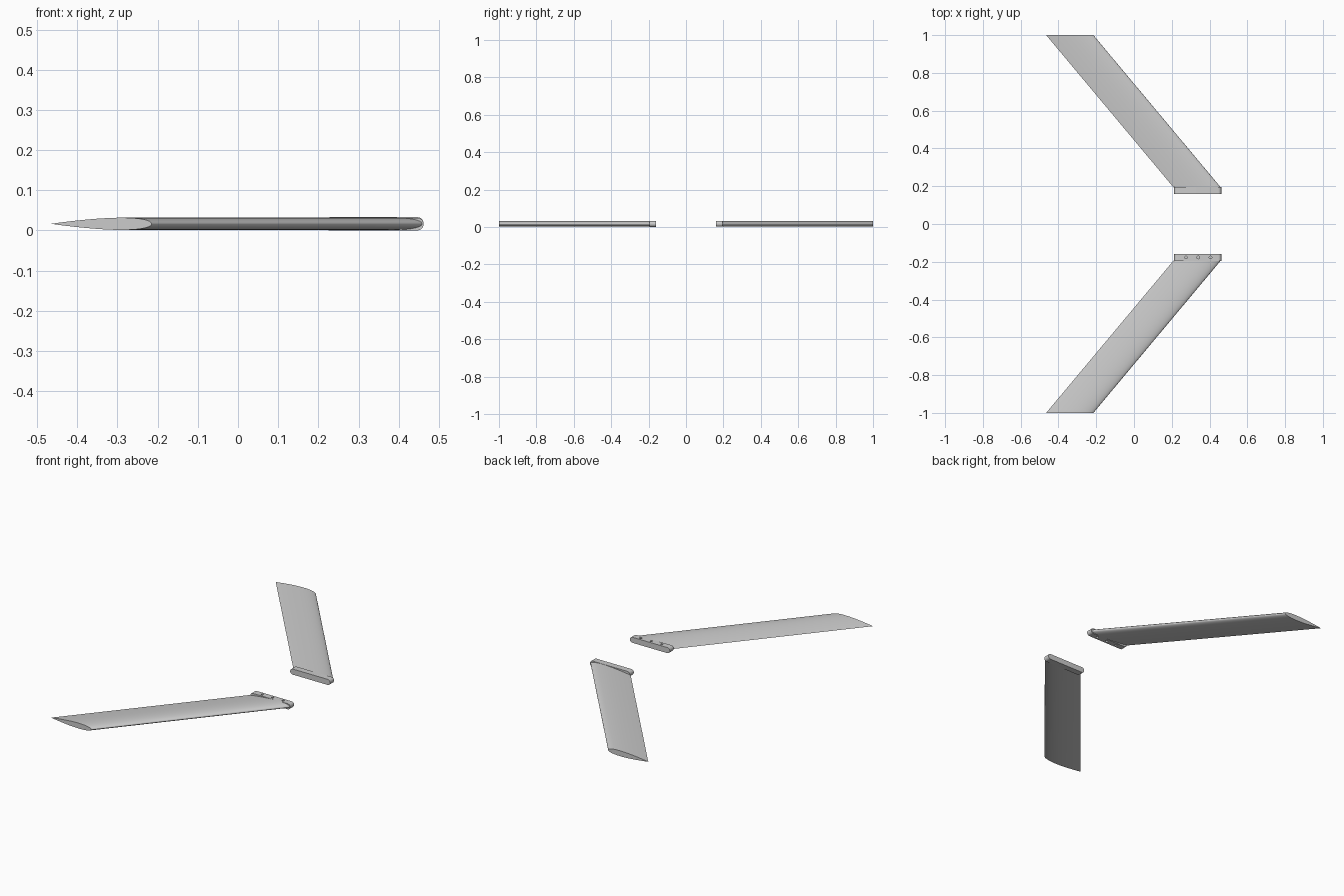
import bpy, bmesh, math
from mathutils import Matrix

if "Cube" in bpy.data.objects:
    bpy.data.objects.remove(bpy.data.objects["Cube"])

CHORD, ROOT_LE, TIP_LE = 0.25, 0.46, -0.215
HALF_T, MID_Z = 0.0152, 0.0165
ROOT_Y, TIP_Y, BAR_Y = -0.193, -1.0, -0.16


def extrude_sections(name, a, b):
    """Closed solid between two matching outlines."""
    bm = bmesh.new()
    va = [bm.verts.new(p) for p in a]
    vb = [bm.verts.new(p) for p in b]
    n = len(a)
    for i in range(n):
        j = (i + 1) % n
        bm.faces.new((va[i], va[j], vb[j], vb[i]))
    bm.faces.new(va)
    bm.faces.new(vb)
    bmesh.ops.recalc_face_normals(bm, faces=bm.faces)
    mesh = bpy.data.meshes.new(name)
    bm.to_mesh(mesh)
    bm.free()
    ob = bpy.data.objects.new(name, mesh)
    bpy.context.collection.objects.link(ob)
    return ob


def smooth(ob):
    bpy.ops.object.select_all(action='DESELECT')
    ob.select_set(True)
    bpy.context.view_layer.objects.active = ob
    bpy.ops.object.shade_smooth_by_angle(angle=math.radians(35))


def airfoil(le, y, n=28):
    """Symmetric section with rounded nose and sharp tail."""
    def half(t):
        return 5 * (0.2969 * math.sqrt(t) - 0.126 * t - 0.3516 * t**2
                    + 0.2843 * t**3 - 0.1036 * t**4) * HALF_T * 2
    ts = [(1 - math.cos(math.pi * i / n)) / 2 for i in range(n + 1)]
    top = [(le - CHORD * t, y, MID_Z + half(t)) for t in ts]
    bottom = [(le - CHORD * t, y, MID_Z - half(t)) for t in ts[1:-1]]
    return top + bottom[::-1]


def stadium(x0, x1, z0, z1, y, n=12):
    r, zc = (z1 - z0) / 2, (z0 + z1) / 2
    pts = []
    for cx, start in ((x1 - r, -math.pi / 2), (x0 + r, math.pi / 2)):
        for i in range(n + 1):
            a = start + math.pi * i / n
            pts.append((cx + r * math.cos(a), y, zc + r * math.sin(a)))
    return pts


# swept blade
blade = extrude_sections("wing_right", airfoil(ROOT_LE, ROOT_Y), airfoil(TIP_LE, TIP_Y))

# root mounting bar with three screw holes
bar = extrude_sections("root_bar_right",
                       stadium(0.213, 0.462, 0.0, 0.0315, BAR_Y),
                       stadium(0.213, 0.462, 0.0, 0.0315, ROOT_Y - 0.002))
bm = bmesh.new()
for x in (0.275, 0.34, 0.405):
    bmesh.ops.create_cone(bm, cap_ends=True, segments=20, radius1=0.007, radius2=0.007,
                          depth=0.04, matrix=Matrix.Translation((x, -0.177, 0.03)))
mesh = bpy.data.meshes.new("hole_cutter")
bm.to_mesh(mesh)
bm.free()
cutter = bpy.data.objects.new("hole_cutter", mesh)
bpy.context.collection.objects.link(cutter)
cutter.hide_render = True
mod = bar.modifiers.new("holes", 'BOOLEAN')
mod.operation, mod.solver, mod.object = 'DIFFERENCE', 'EXACT', cutter
bpy.context.view_layer.objects.active = bar
bpy.ops.object.modifier_apply(modifier=mod.name)
bpy.data.objects.remove(cutter)

# the other wing is the same part turned over about the x axis
turn = (Matrix.Translation((0, 0, MID_Z)) @ Matrix.Rotation(math.pi, 4, 'X')
        @ Matrix.Translation((0, 0, -MID_Z)))
for ob in (blade, bar):
    smooth(ob)
    twin = ob.copy()
    twin.data = ob.data.copy()
    twin.data.transform(turn)
    twin.name = ob.name.replace("right", "left")
    bpy.context.collection.objects.link(twin)
